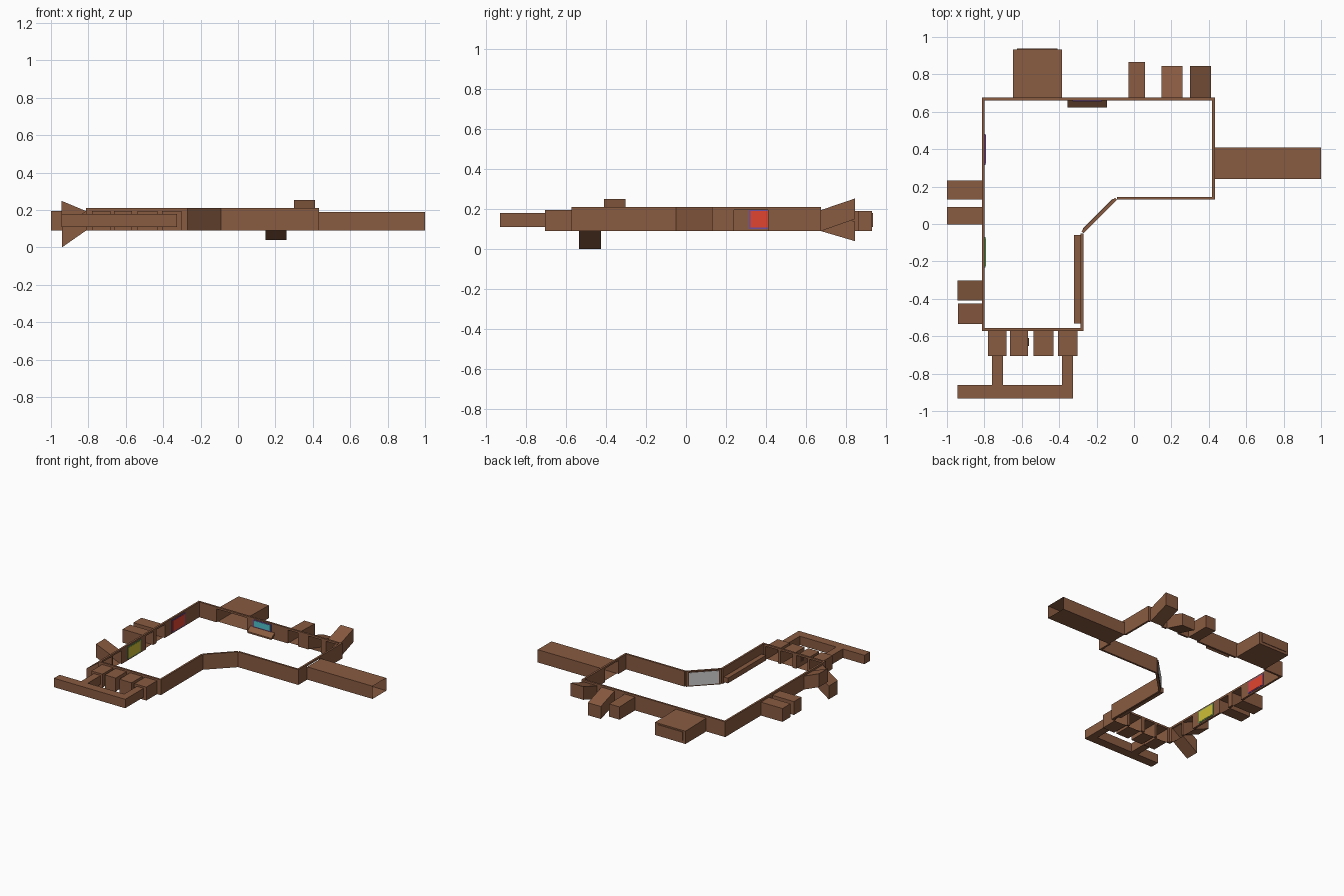
import bpy, bmesh
from mathutils import Vector

if "Cube" in bpy.data.objects:
    bpy.data.objects.remove(bpy.data.objects["Cube"])

ZB, ZT, DOOR = 0.09, 0.21, 0.195   # wall base, wall top, passage height
TH = 0.015                         # wall thickness


def material(name, rgb):
    m = bpy.data.materials.new(name)
    m.diffuse_color = (*rgb, 1)
    m.use_nodes = True
    m.node_tree.nodes["Principled BSDF"].inputs["Base Color"].default_value = m.diffuse_color
    return m


BROWN = material("brown", (0.25, 0.105, 0.052))
DARK = material("dark_brown", (0.10, 0.042, 0.022))
RED = material("red", (0.75, 0.06, 0.03))
PURPLE = material("purple", (0.16, 0.08, 0.35))
YELLOW = material("yellow", (0.62, 0.52, 0.04))
GREEN = material("green", (0.12, 0.35, 0.12))
CYAN = material("cyan", (0.08, 0.55, 0.60))


def finish(name, bm, mat):
    bmesh.ops.recalc_face_normals(bm, faces=bm.faces)
    me = bpy.data.meshes.new(name)
    bm.to_mesh(me)
    bm.free()
    ob = bpy.data.objects.new(name, me)
    bpy.context.collection.objects.link(ob)
    if mat:
        me.materials.append(mat)
    return ob


def loft(bm, a, b, cap_a=True, cap_b=True):
    """Join two matching quads with side faces and optional end caps."""
    va = [bm.verts.new(p) for p in a]
    vb = [bm.verts.new(p) for p in b]
    for i in range(4):
        j = (i + 1) % 4
        bm.faces.new((va[i], va[j], vb[j], vb[i]))
    if cap_a:
        bm.faces.new(va[::-1])
    if cap_b:
        bm.faces.new(vb)


def slab(bm, p, d, n, s0, s1, z0, z1, t0, t1):
    """Box along direction d from p, thickness t0..t1 along n."""
    def quad(s):
        return [(*(p + d * s + n * t), z)
                for t, z in ((t0, z0), (t1, z0), (t1, z1), (t0, z1))]
    loft(bm, quad(s0), quad(s1))


def wall(name, p, q, doors=()):
    """Wall from p to q, thick to the left, with door gaps given as distances."""
    p, q = Vector(p), Vector(q)
    d = (q - p).normalized()
    n = Vector((-d.y, d.x))
    bm = bmesh.new()
    s = 0.0
    for a, b in sorted(doors):
        slab(bm, p, d, n, s, a, ZB, ZT, 0, TH)
        slab(bm, p, d, n, a, b, DOOR, ZT, 0, TH)
        s = b
    slab(bm, p, d, n, s, (q - p).length, ZB, ZT, 0, TH)
    finish(name, bm, BROWN)


def passage(name, axis, a0, a1, near, far, zn=(ZB, DOOR), zf=(ZB, DOOR), cap=True):
    """Hollow branch along x or y, open at the near end."""
    def quad(t, z):
        pts = ((a0, z[0]), (a1, z[0]), (a1, z[1]), (a0, z[1]))
        return [(t, a, h) if axis == 'x' else (a, t, h) for a, h in pts]
    bm = bmesh.new()
    loft(bm, quad(near, zn), quad(far, zf), False, cap)
    finish(name, bm, BROWN)


def panel(name, p, q, z0, z1, mat, frame=None):
    """Flat picture on an inner wall face from p to q, facing left of p-q."""
    p, q = Vector(p), Vector(q)
    d = (q - p).normalized()
    n = Vector((-d.y, d.x))
    length, m = (q - p).length, 0.007
    if frame:
        bm = bmesh.new()
        slab(bm, p, d, n, 0, length, z0, z1, 0, 0.004)
        finish(name + "_frame", bm, frame)
    bm = bmesh.new()
    slab(bm, p, d, n, m, length - m, z0 + m, z1 - m, 0.001, 0.006)
    finish(name, bm, mat)


def box(name, x0, x1, y0, y1, z0, z1, mat):
    bm = bmesh.new()
    slab(bm, Vector((x0, 0)), Vector((1, 0)), Vector((0, 1)), 0, x1 - x0, z0, z1, y0, y1)
    finish(name, bm, mat)


L, R, F, B = -0.813, 0.433, -0.572, 0.675   # outer limits of the room
SX, SY = -0.27, 0.13                        # inner step of the L-shape

# Branch layouts: (a0, a1, far position, far z range)
flat, full = (ZB, DOOR), (ZB, 0.19)
stalls = [(-0.78, -0.683), (-0.663, -0.568), (-0.536, -0.43), (-0.407, -0.302)]
left = [(0.132, 0.232, -1.0, flat), (-0.003, 0.09, -1.0, flat),
        (-0.41, -0.302, -0.945, (0.145, 0.25)), (-0.535, -0.425, -0.942, (0.0, 0.105))]
back = [(-0.648, -0.384, 0.932, full), (-0.03, 0.06, 0.866, full),
        (0.148, 0.26, 0.845, (0.04, 0.138)), (0.30, 0.412, 0.845, (0.15, 0.253))]

# Room walls, counter-clockwise
wall("front_wall", (L, F), (SX, F), [(a - L, b - L) for a, b in stalls])
wall("bench_wall", (SX, F), (SX, -0.05))
wall("angled_wall", (SX, -0.05), (-0.09, SY))
wall("step_wall", (-0.09, SY), (R, SY))
wall("right_wall", (R, SY), (R, B), [(0.24 - SY, 0.41 - SY)])
wall("back_wall", (R, B), (L, B), [(R - b, R - a) for a, b, _, _ in back])
wall("left_wall", (L, B), (L, F), [(B - b, B - a) for a, b, _, _ in left])

# Branches off the left and back walls, including up and down ramps
for i, (a, b, far, zf) in enumerate(left):
    passage(f"left_branch_{i + 1}", 'x', a, b, L, far, zf=zf)
for i, (a, b, far, zf) in enumerate(back):
    passage(f"back_branch_{i + 1}", 'y', a, b, B, far, zf=zf)

# Long entrance corridor, open at both ends
passage("entrance_corridor", 'x', 0.24, 0.41, R, 1.0, full, full, cap=False)

# Front stalls, with service passages behind
for i, (a, b) in enumerate(stalls):
    passage(f"front_stall_{i + 1}", 'y', a, b, F, -0.705)
for i, (a, b) in enumerate([(-0.758, -0.70), (-0.384, -0.326)]):
    passage(f"service_link_{i + 1}", 'y', a, b, -0.705, -0.862, (0.11, 0.18), (0.11, 0.18), False)
box("service_passage", -0.945, -0.326, -0.932, -0.862, 0.11, 0.18, BROWN)
box("stall_side_panel", -0.568, -0.562, -0.652, -0.61, 0.12, 0.17, DARK)
box("back_room_screen", -0.625, -0.408, 0.932, 0.937, 0.11, 0.18, BROWN)

# Bench along the inner wall
box("bench", -0.322, -0.282, -0.532, -0.06, 0.10, 0.14, BROWN)

# Sloping ledge under the back picture
bm = bmesh.new()
loft(bm, *[[(x, 0.66, 0.122), (x, 0.622, 0.10), (x, 0.622, 0.112), (x, 0.66, 0.142)]
           for x in (-0.355, -0.145)])
finish("sloping_ledge", bm, BROWN)

# Framed pictures and the grey panel on the angled wall
LX = L + TH
panel("red_picture", (LX, 0.482), (LX, 0.316), 0.10, 0.197, RED, PURPLE)
panel("yellow_picture", (LX, -0.07), (LX, -0.232), 0.10, 0.197, YELLOW, GREEN)
panel("cyan_picture", (-0.172, B - TH), (-0.328, B - TH), 0.142, 0.20, CYAN, PURPLE)
o = TH * 0.7071
panel("grey_panel", (-0.262 - o, -0.042 + o), (-0.098 - o, 0.122 + o), 0.093, 0.207, None, DARK)
